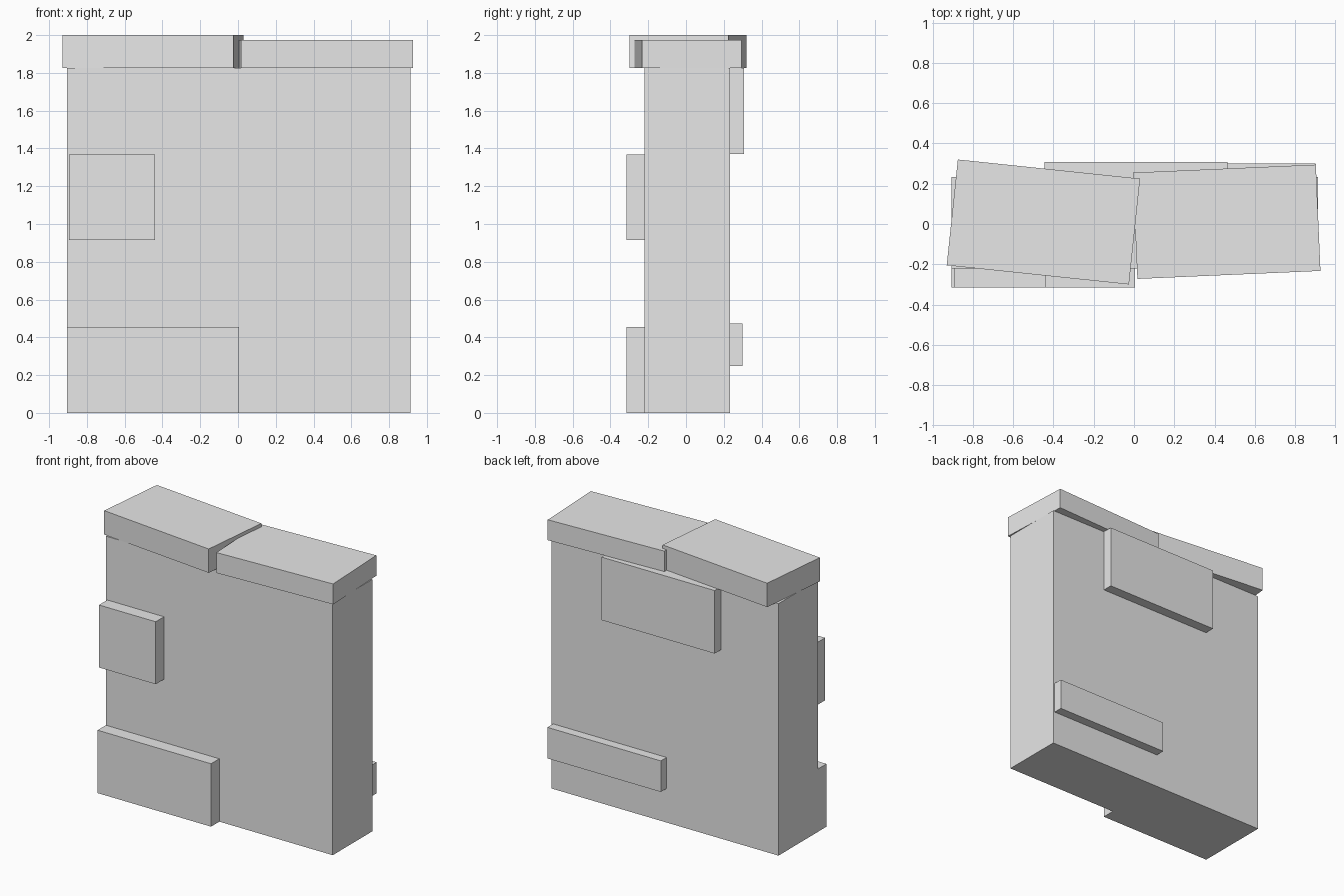
import bpy
from math import radians
from mathutils import Matrix, Vector
import bmesh

cube = bpy.data.objects.get("Cube")
if cube:
    bpy.data.objects.remove(cube, do_unlink=True)

GREY = (0.8, 0.8, 0.8, 1.0)
stone = bpy.data.materials.new("pale_grey_stone")
stone.use_nodes = True
stone.diffuse_color = GREY
stone.node_tree.nodes["Principled BSDF"].inputs["Base Color"].default_value = GREY


def block(name, low, high, turn=0.0):
    """Flat-sided box between two corners, turned about its own upright axis."""
    low, high = Vector(low), Vector(high)
    bm = bmesh.new()
    bmesh.ops.create_cube(bm, size=1.0, matrix=Matrix.Diagonal((*(high - low), 1.0)))
    mesh = bpy.data.meshes.new(name)
    bm.to_mesh(mesh)
    bm.free()
    mesh.materials.append(stone)
    obj = bpy.data.objects.new(name, mesh)
    obj.location = (low + high) / 2
    obj.rotation_euler.z = radians(turn)
    bpy.context.scene.collection.objects.link(obj)
    return obj


# Main slab of the wall
WALL_FRONT, WALL_BACK, WALL_TOP = -0.22, 0.234, 1.827
block("wall", (-0.906, WALL_FRONT, 0), (0.914, WALL_BACK, WALL_TOP))

# Two capstones, each set slightly askew
block("right_capstone", (-0.905, -0.254, WALL_TOP), (0.005, 0.274, 2.0), turn=-6)
block("left_capstone", (0.005, -0.253, WALL_TOP), (0.915, 0.275, 1.975), turn=2.5)

# Raised stones on the front
FRONT_FACE = -0.315
block("front_upper_stone", (-0.895, FRONT_FACE, 0.914), (-0.44, WALL_FRONT, 1.367))
block("front_lower_stone", (-0.906, FRONT_FACE, 0), (0.004, WALL_FRONT, 0.456))

# Raised stones on the back
block("back_upper_stone", (-0.445, WALL_BACK, 1.37), (0.464, 0.307, WALL_TOP))
block("back_lower_stone", (-0.008, WALL_BACK, 0.247), (0.902, 0.3, 0.472))
